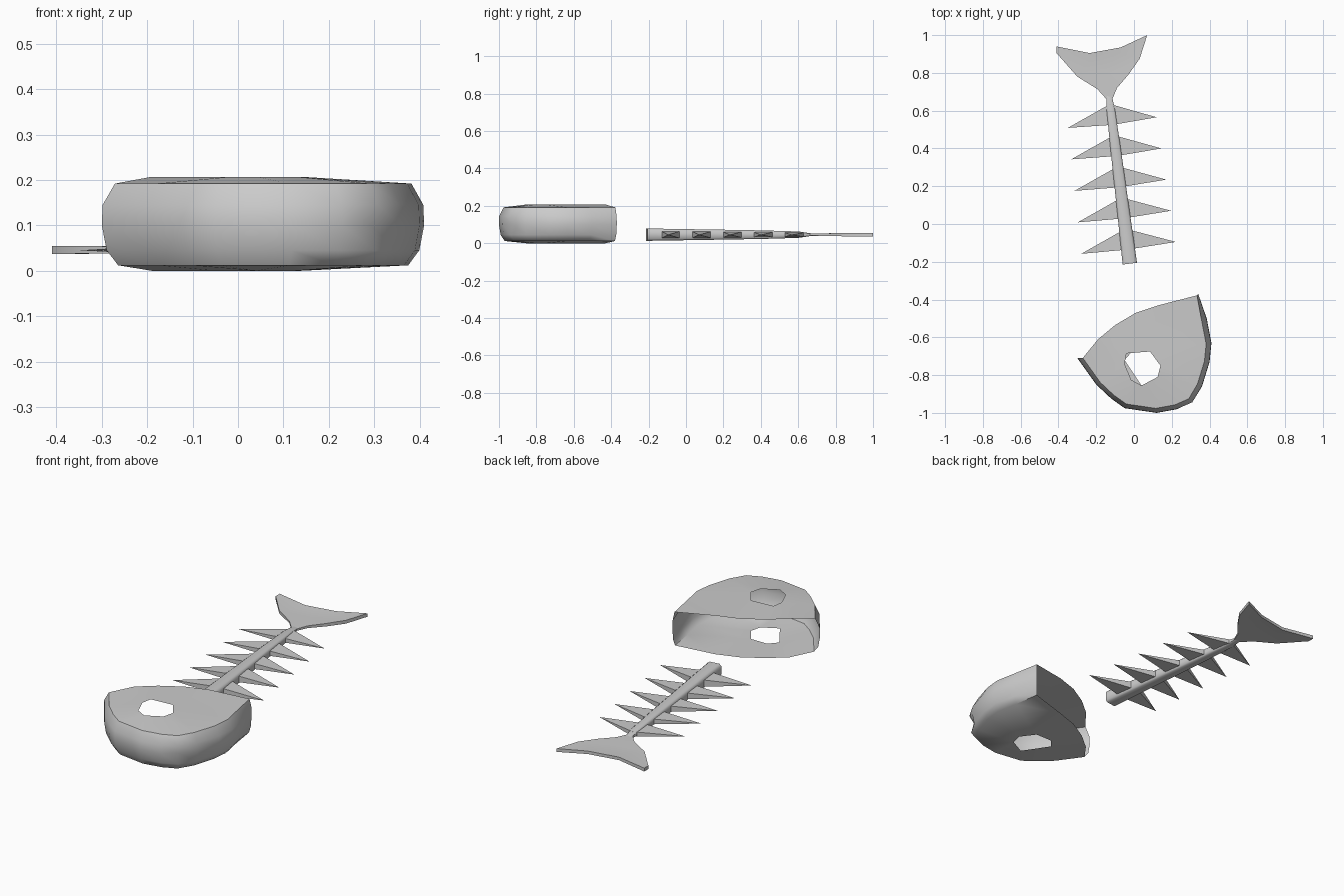
import bpy, bmesh
from mathutils import Vector

if "Cube" in bpy.data.objects:
    bpy.data.objects.remove(bpy.data.objects["Cube"])

bone = bpy.data.materials.new("bone_grey")
bone.diffuse_color = (0.6, 0.6, 0.6, 1)
bone.use_nodes = True
bone.node_tree.nodes["Principled BSDF"].inputs["Base Color"].default_value = bone.diffuse_color


def finish(name, bm, angle):
    """Turn a bmesh into a shaded, coloured object."""
    bmesh.ops.recalc_face_normals(bm, faces=bm.faces)
    me = bpy.data.meshes.new(name)
    bm.to_mesh(me)
    bm.free()
    ob = bpy.data.objects.new(name, me)
    bpy.context.collection.objects.link(ob)
    me.materials.append(bone)
    bpy.ops.object.select_all(action='DESELECT')
    ob.select_set(True)
    bpy.context.view_layer.objects.active = ob
    bpy.ops.object.shade_smooth_by_angle(angle=angle)
    return ob


# ---- Head: hollow shell, open towards the spine, with an eye hole through it
jaw = [(0.34, -0.37), (0.385, -0.50), (0.41, -0.63), (0.40, -0.73), (0.36, -0.86),
       (0.31, -0.945), (0.23, -0.98), (0.12, -1.0), (-0.05, -0.975), (-0.12, -0.925),
       (-0.20, -0.85), (-0.30, -0.71)]
back = [(-0.19, -0.61), (-0.10, -0.535), (0.01, -0.47), (0.13, -0.43)]
eye_top = [(-0.04, -0.685), (0.085, -0.675), (0.14, -0.75), (0.125, -0.81),
           (0.04, -0.855), (-0.015, -0.825), (-0.05, -0.74)]
eye_bottom = [(-0.05, -0.72), (-0.01, -0.675), (0.085, -0.675), (0.14, -0.75),
              (0.125, -0.81), (0.04, -0.855)]
centre = Vector((0.06, -0.70))
levels = [(0.012, 0.90), (0.045, 0.97), (0.10, 1.0), (0.145, 0.995), (0.192, 0.92)]

bm = bmesh.new()
rings = []
for k, (z, s) in enumerate(levels):
    ring = []
    for i, p in enumerate(jaw):
        f = s
        if i == 0:
            f = 1 - (1 - s) * 0.3        # back corner stays nearly upright
        if i == 5 and k == 2:
            f = 0.93                     # small mouth dent
        q = centre + (Vector(p) - centre) * f
        ring.append(bm.verts.new((q.x, q.y, z)))
    rings.append(ring)
for a, b in zip(rings, rings[1:]):
    for i in range(len(jaw) - 1):
        bm.faces.new((a[i], a[i + 1], b[i + 1], b[i]))


def cheek(ring, z, eye):
    """Fill one flat side of the head around its eye hole."""
    edge = ring + [bm.verts.new((x, y, z)) for x, y in back]
    hole = [bm.verts.new((x, y, z)) for x, y in eye]
    edges = []
    for loop in (edge, hole):
        for a, b in zip(loop, loop[1:] + loop[:1]):
            edges.append(bm.edges.get((a, b)) or bm.edges.new((a, b)))
    bmesh.ops.triangle_fill(bm, edges=edges, use_beauty=True, normal=(0, 0, 1))


cheek(rings[-1], 0.207, eye_top)
cheek(rings[0], 0.0, eye_bottom)
finish("head", bm, 0.9)


# ---- Spine: tapered bar, leaning slightly to the left
def spine_x(y):
    return -0.022 - 0.124 * (y + 0.21)


bm = bmesh.new()
prev = None
for y, w, h in [(-0.21, 0.038, 0.033), (0.1, 0.032, 0.028), (0.4, 0.027, 0.023),
                (0.6, 0.022, 0.017), (0.68, 0.015, 0.005)]:
    x, dy = spine_x(y), w * 0.124
    loop = [bm.verts.new((x + sx * w, y + sx * dy, 0.046 + sz * h))
            for sx, sz in ((-1, -0.7), (-0.7, -1), (0.7, -1), (1, -0.7),
                           (1, 0.7), (0.7, 1), (-0.7, 1), (-1, 0.7))]
    if prev:
        for i in range(8):
            j = (i + 1) % 8
            bm.faces.new((prev[i], prev[j], loop[j], loop[i]))
    else:
        bm.faces.new(loop)
    prev = loop
bm.faces.new(prev)
finish("spine", bm, 0.9)

# ---- Ribs: five pairs of pointed spikes
for n in range(5):
    t = n / 4
    y = -0.085 + 0.66 * t                # middle of the pair
    x = spine_x(y)
    h = 0.030 - 0.012 * t
    tips = ((-0.28 - 0.07 * t, -0.158 + 0.667 * t),
            (0.222 - 0.102 * t, -0.095 + 0.66 * t))
    for side, (tx, ty) in zip(("left", "right"), tips):
        bm = bmesh.new()
        base = [bm.verts.new((x - 0.124 * dy, y + dy, 0.046 + dz))
                for dy, dz in ((-0.05, -h * 0.7), (0.06, -h * 0.7),
                               (0.06, h * 0.7), (-0.05, h * 0.7))]
        tip = bm.verts.new((tx, ty, 0.045))
        for i in range(4):
            bm.faces.new((base[i], base[(i + 1) % 4], tip))
        bm.faces.new(base)
        finish(f"rib_{side}_{n + 1}", bm, 0.9)

# ---- Tail fin: thin forked plate, as pairs of left and right edge points
left = [(-0.145, 0.66), (-0.195, 0.715), (-0.30, 0.78), (-0.41, 0.905), (-0.41, 0.94)]
mid = [(-0.13, 0.66), (-0.125, 0.72), (-0.13, 0.80), (-0.20, 0.90), (-0.235, 0.905)]
mid_r = [(-0.13, 0.66), (-0.125, 0.72), (-0.13, 0.80), (-0.10, 0.91), (-0.07, 0.935)]
right = [(-0.115, 0.66), (-0.09, 0.72), (-0.03, 0.79), (0.03, 0.875), (0.07, 1.0)]
bm = bmesh.new()
for sign in (1, -1):
    def sheet(pts, thick):
        return [bm.verts.new((x, y, 0.046 + sign * thick[i])) for i, (x, y) in enumerate(pts)]
    rim = (0.005, 0.006, 0.008, 0.009, 0.009)
    core = (0.006, 0.006, 0.005, 0.006, 0.008)
    rows = [sheet(left, rim), sheet(mid, core), sheet(mid_r, core), sheet(right, rim)]
    for a, b in zip(rows, rows[1:]):
        for i in range(4):
            bm.faces.new((a[i], a[i + 1], b[i + 1], b[i]))
bmesh.ops.remove_doubles(bm, verts=bm.verts, dist=0.0005)
bmesh.ops.dissolve_degenerate(bm, edges=bm.edges, dist=0.0005)
# close the rim between the upper and lower sheets
bmesh.ops.bridge_loops(bm, edges=[e for e in bm.edges if e.is_boundary])
finish("tail_fin", bm, 0.9)
